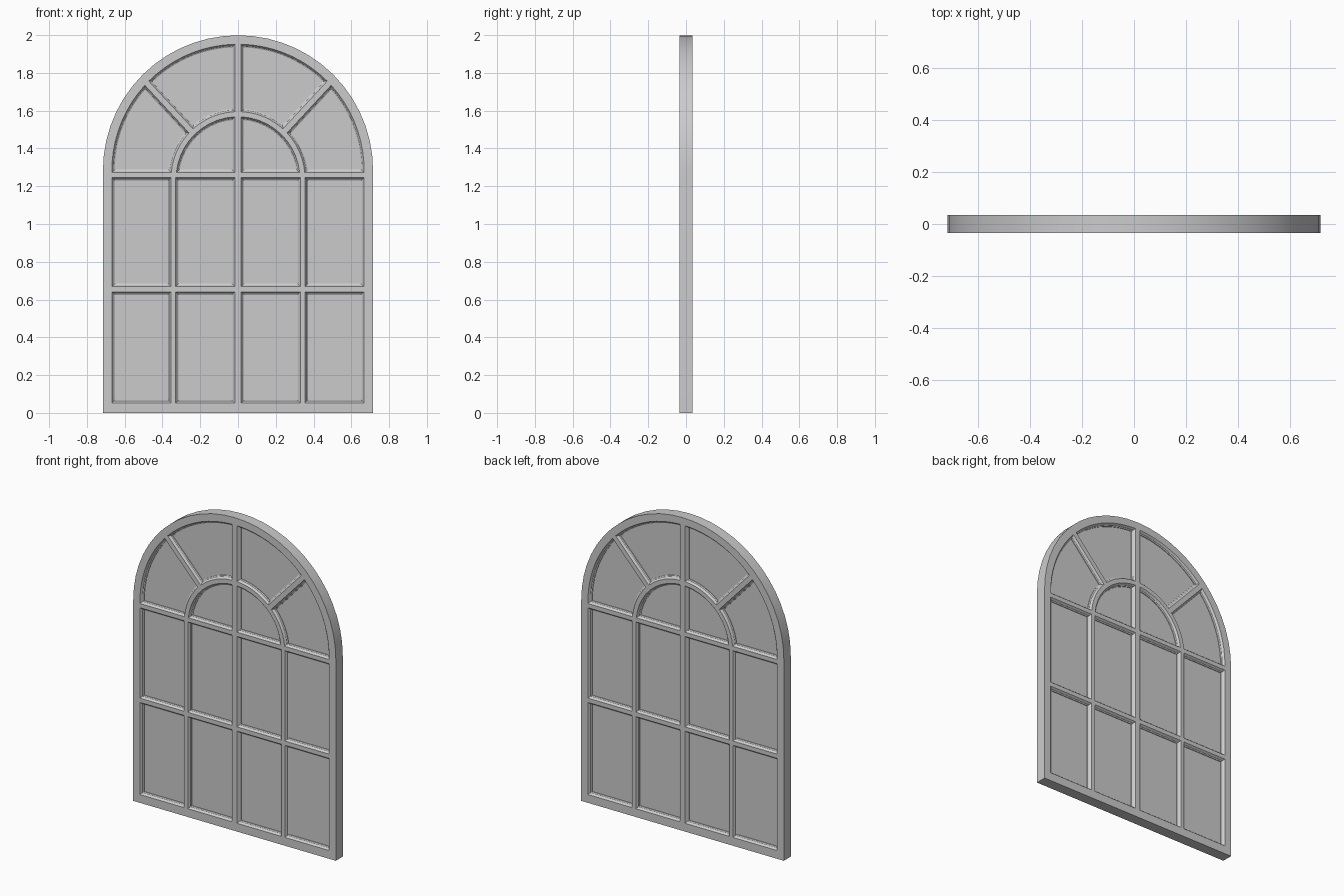
import bpy, bmesh, math
from mathutils import Vector

cube = bpy.data.objects.get("Cube")
if cube:
    bpy.data.objects.remove(cube)

HALF_W, HALF_D = 0.715, 0.035
SPRING = Vector((0, 1.284))      # centre of the outer arch
FAN = Vector((0, 1.24))          # centre of the small inner arch
R_OPEN, R_FAN_OUT, R_FAN_IN = 0.668, 0.355, 0.328
BAR, SILL = 0.017, 1.272
GLASS_Y = 0.014

grey = bpy.data.materials.new("window grey")
grey.use_nodes = True
grey.diffuse_color = (0.6, 0.6, 0.6, 1)
grey.node_tree.nodes["Principled BSDF"].inputs["Base Color"].default_value = (0.6, 0.6, 0.6, 1)


def arc(centre, a, b, steps):
    """Points on the circle about centre, from point a to point b."""
    a, b = a - centre, b - centre
    t0, t1 = math.atan2(a.y, a.x), math.atan2(b.y, b.x)
    return [centre + a.length * Vector((math.cos(t), math.sin(t)))
            for t in (t0 + (t1 - t0) * i / steps for i in range(steps + 1))]


def hit(start, direction, centre, radius):
    """Far crossing of a line with a circle."""
    d = direction.normalized()
    s = start - centre
    k = s.dot(d)
    return start + d * (-k + math.sqrt(k * k - s.length_squared + radius * radius))


def inset(points, amount):
    """Mitred inward offset of a counter-clockwise outline."""
    result = []
    for i, p in enumerate(points):
        d0 = (p - points[i - 1]).normalized()
        d1 = (points[(i + 1) % len(points)] - p).normalized()
        n0, n1 = Vector((-d0.y, d0.x)), Vector((-d1.y, d1.x))
        result.append(p + (n0 + n1) * amount / (1 + n0.dot(n1)))
    return result


def add_ring(bm, points, y):
    return [bm.verts.new((p.x, y, p.y)) for p in points]


def bridge(bm, a, b):
    for i in range(len(a)):
        bm.faces.new((a[i - 1], a[i], b[i], b[i - 1]))


def finish(bm, name):
    bmesh.ops.recalc_face_normals(bm, faces=bm.faces[:])
    mesh = bpy.data.meshes.new(name)
    bm.to_mesh(mesh)
    bm.free()
    mesh.materials.append(grey)
    obj = bpy.data.objects.new(name, mesh)
    bpy.context.collection.objects.link(obj)
    bpy.ops.object.select_all(action='DESELECT')
    obj.select_set(True)
    bpy.context.view_layer.objects.active = obj
    bpy.ops.object.shade_smooth_by_angle(angle=math.radians(30))


# Pane openings on the +x half: four rectangles
half = []
for x0, x1 in ((BAR, 0.33), (0.355, R_OPEN)):
    for z0, z1 in ((0.053, 0.641), (0.668, 1.245)):
        half.append([Vector(p) for p in ((x0, z0), (x1, z0), (x1, z1), (x0, z1))])

# Quarter-round pane under the small arch
up, right = Vector((0, 1)), Vector((1, 0))
corner = Vector((BAR, SILL))
half.append([corner] + arc(FAN, hit(corner, right, FAN, R_FAN_IN),
                           hit(corner, up, FAN, R_FAN_IN), 10))

# Two fan panes, split by a diagonal bar
ray = Vector((0.68, 0.733))
side = Vector((-ray.y, ray.x)) * 0.015
hub = Vector((0, 1.225))
for start0, dir0, start1, dir1 in ((corner, right, hub - side, ray),
                                   (hub + side, ray, corner, up)):
    outer = arc(SPRING, hit(start0, dir0, SPRING, R_OPEN), hit(start1, dir1, SPRING, R_OPEN), 9)
    inner = arc(FAN, hit(start1, dir1, FAN, R_FAN_OUT), hit(start0, dir0, FAN, R_FAN_OUT), 6)
    half.append(outer + inner)

panes = half + [[Vector((-p.x, p.y)) for p in reversed(c)] for c in half]

# Frame: pierced face, moulded pane edges and outer rim, mirrored front to back
outline = [Vector((-HALF_W, 0)), Vector((HALF_W, 0))]
outline += [SPRING + HALF_W * Vector((math.cos(t), math.sin(t)))
            for t in (math.pi * i / 28 for i in range(29))]
bm = bmesh.new()
loops = [add_ring(bm, c, -HALF_D) for c in [outline] + panes]
edges = [bm.edges.new((r[i - 1], r[i])) for r in loops for i in range(len(r))]
bmesh.ops.triangle_fill(bm, edges=edges, use_beauty=True, use_dissolve=False,
                        normal=(0, -1, 0))
bridge(bm, loops[0], add_ring(bm, outline, 0))
for ring, points in zip(loops[1:], panes):
    for amount, y in ((0.007, -0.027), (0.009, -0.022), (0.016, -0.018), (0.016, 0)):
        step = add_ring(bm, inset(points, amount), y)
        bridge(bm, ring, step)
        ring = step
copy = bmesh.ops.duplicate(bm, geom=bm.verts[:] + bm.edges[:] + bm.faces[:])["geom"]
for v in copy:
    if isinstance(v, bmesh.types.BMVert):
        v.co.y = -v.co.y
bmesh.ops.remove_doubles(bm, verts=bm.verts[:], dist=0.0001)
finish(bm, "window_frame")

# Glass sheets set into the openings
bm = bmesh.new()
for points in panes:
    sheet = inset(points, 0.014)
    front, back = add_ring(bm, sheet, -GLASS_Y), add_ring(bm, sheet, GLASS_Y)
    bridge(bm, front, back)
    bm.faces.new(front)
    bm.faces.new(back)
finish(bm, "glass_panes")
